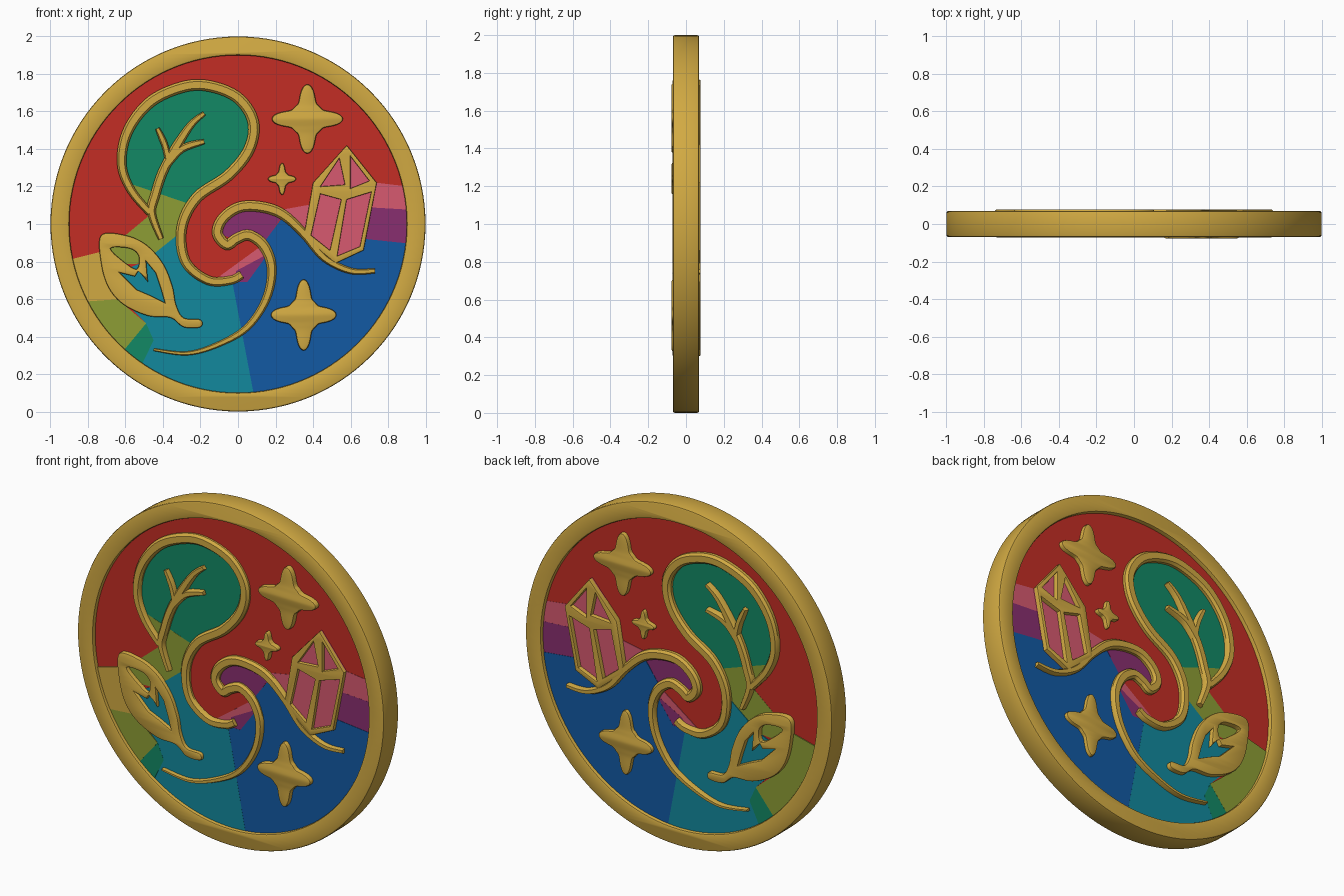
import bpy, bmesh
from math import cos, sin, pi, radians
from mathutils import Matrix, Vector

if "Cube" in bpy.data.objects:
    bpy.data.objects.remove(bpy.data.objects["Cube"])


def material(name, r, g, b):
    mat = bpy.data.materials.new(name)
    mat.use_nodes = True
    mat.diffuse_color = (r, g, b, 1)
    mat.node_tree.nodes["Principled BSDF"].inputs["Base Color"].default_value = (r, g, b, 1)
    return mat


gold = material("gold", .64, .40, .055)
red = material("red enamel", .55, .027, .018)
green = material("green enamel", .006, .25, .13)
olive = material("olive enamel", .27, .34, .036)
teal = material("teal enamel", .006, .25, .34)
blue = material("blue enamel", .006, .10, .37)
pink = material("pink enamel", .68, .10, .16)
purple = material("purple enamel", .25, .028, .16)

FLOOR = .045          # half thickness of the enamel floor
RELIEF = .074         # half thickness of the raised metal


def arc(start, end, radius=95):
    """Points on a circle around the coin centre, in hundredths."""
    steps = max(2, int(abs(end - start) / 3))
    angles = [radians(start + (end - start) * i / steps) for i in range(steps + 1)]
    return [(radius * cos(a), 100 + radius * sin(a)) for a in angles]


def smooth(points, closed=False, steps=6):
    """Catmull-Rom curve through the points."""
    pts = [Vector(p) for p in points]
    n = len(pts)
    pick = (lambda i: pts[i % n]) if closed else (lambda i: pts[min(max(i, 0), n - 1)])
    result = []
    for i in range(n if closed else n - 1):
        a, b, c, d = (pick(i + k) for k in (-1, 0, 1, 2))
        for s in range(steps):
            t = s / steps
            result.append(b + (c - a) * t / 2 + (a * 2 - b * 5 + c * 4 - d) * t * t / 2
                          + (b * 3 - a - c * 3 + d) * t ** 3 / 2)
    return result if closed else result + [pts[-1]]


def finish(name, mesh, mat):
    bm = bmesh.new()
    bm.from_mesh(mesh)
    bmesh.ops.remove_doubles(bm, verts=bm.verts, dist=.00005)
    bmesh.ops.recalc_face_normals(bm, faces=bm.faces)
    bm.to_mesh(mesh)
    bm.free()
    mesh.materials.clear()
    mesh.materials.append(mat)
    obj = bpy.data.objects.new(name, mesh)
    bpy.context.collection.objects.link(obj)
    bpy.ops.object.select_all(action="DESELECT")
    obj.select_set(True)
    bpy.context.view_layer.objects.active = obj
    bpy.ops.object.shade_smooth_by_angle(angle=radians(35))
    return obj


def slab(name, outlines, mat, half, bevel=0, shift=0):
    """Flat piece cut from an outline with optional holes, standing upright."""
    curve = bpy.data.curves.new(name, "CURVE")
    curve.dimensions = "2D"
    curve.fill_mode = "BOTH"
    curve.extrude = half - bevel
    curve.bevel_depth = bevel
    curve.bevel_resolution = 1
    curve.offset = -bevel
    for outline in outlines:
        spline = curve.splines.new("POLY")
        spline.points.add(len(outline) - 1)
        for point, (x, z) in zip(spline.points, outline):
            point.co = (x / 100, z / 100, 0, 1)
        spline.use_cyclic_u = True
    helper = bpy.data.objects.new(name + " outline", curve)
    bpy.context.collection.objects.link(helper)
    view = bpy.context.evaluated_depsgraph_get()
    mesh = bpy.data.meshes.new_from_object(helper.evaluated_get(view))
    bpy.data.objects.remove(helper)
    mesh.transform(Matrix.Translation((0, shift, 0)) @ Matrix.Rotation(pi / 2, 4, "X"))
    return finish(name, mesh, mat)


def stroke(name, points, start, middle, end, shift=.003):
    """Raised line with rounded shoulders and tapering ends."""
    path = [Vector(p) / 100 for p in smooth(points)]
    section = [(-1, -.8), (-.6, -1), (.6, -1), (1, -.8), (1, .8), (.6, 1), (-.6, 1), (-1, .8)]
    bm = bmesh.new()
    rings = []
    last = len(path) - 1
    for i, p in enumerate(path):
        along = (path[min(i + 1, last)] - path[max(i - 1, 0)]).normalized()
        t = i / last
        ease = min(1, t * 4, (1 - t) * 3)
        tip = start if t < .5 else end
        w = (tip + (middle - tip) * ease) / 100
        rings.append([bm.verts.new((p.x - along.y * u * w, v * RELIEF + shift,
                                    p.y + along.x * u * w)) for u, v in section])
    for a, b in zip(rings, rings[1:]):
        for k in range(len(section)):
            j = k - 1
            bm.faces.new((a[j], a[k], b[k], b[j]))
    bm.faces.new(rings[0])
    bm.faces.new(rings[-1])
    mesh = bpy.data.meshes.new(name)
    bm.to_mesh(mesh)
    bm.free()
    return finish(name, mesh, gold)


def star(name, x, z, wide, tall):
    outline = []
    for i in range(96):
        a = 2 * pi * i / 96
        r = .5 + .5 * abs(cos(2 * a)) ** 4.5
        outline.append((x + wide * r * cos(a), z + tall * r * sin(a)))
    slab(name, [outline], gold, RELIEF, .01, -.003)


# Coin body
slab("rim", [arc(0, 357, 100), arc(0, 357, 90)], gold, .07, .01)
slab("enamel_floor", [arc(0, 357)], red, FLOOR)

# Main raised lines
loop = [(-47, 106), (-57, 118), (-62, 132), (-59, 149), (-48, 164), (-33, 172), (-18, 174),
        (-1, 168), (8, 155), (6, 140), (-5, 126), (-22, 114), (-30, 98), (-28, 80),
        (-16, 70), (-4, 70), (2, 73)]
wave = [(73, 75), (60, 75), (46, 82), (35, 95), (24, 105), (13, 109), (1, 109), (-8, 103),
        (-11, 95), (-6, 89), (-1, 92), (6, 94), (14, 88), (18, 76), (15, 60), (5, 45),
        (-10, 36), (-27, 31), (-45, 33)]
crystal = [(58, 142), (74, 122), (67, 86), (52, 79), (35, 93), (40, 122)]
wedge = (-49, 47)     # where the lower left fields meet

# Enamel fields, each a hair above the one before
fields = [
    ("loop_field", green, smooth(loop)[6:72]),
    ("stem_field", olive, [(-59, 122), (-24, 110), (-30, 92), (-50, 79), (-70, 78), (-70, 91),
                           (-60, 94), (-48, 104)]),
    ("pink_band", pink, [(20, 107), (42, 111), (74, 122)] + arc(12, -9) + [(40, 90), (24, 104)]),
    ("purple_band", purple, [(68, 109)] + arc(4.5, -9) + [(68, 90)]),
    ("curl_field", purple, [(-11, 95), (-7, 104), (1, 109), (13, 109), (24, 105), (13, 88),
                            (6, 94), (-2, 92)]),
    ("curl_pink_strip", pink, [(-10, 72), (12, 88), (17, 80), (0, 71)]),
    ("curl_purple_strip", purple, [(-1, 75), (14, 83), (18, 76), (4, 66), (-2, 70)]),
    ("blue_field", blue, [(-3, 69), (5, 69), (13, 80), (16, 86), (13, 89), (24, 104), (35, 95),
                          (50, 84), (68, 92)] + arc(-6.5, -84.5)),
    ("teal_field", teal, arc(-84.5, -124) + [(-45, 38), wedge, (-60, 58), (-64, 74), (-50, 80),
                                             (-30, 96), (-28, 78), (-16, 70), (-3, 69)]),
    ("green_wedge", green, arc(-124, -132) + [wedge, (-45, 38)]),
    ("olive_wedge", olive, arc(-132, -168) + [(-70, 86), (-62, 58), wedge]),
    ("crystal_field", pink, crystal),
]
for level, (name, mat, outline) in enumerate(fields, 1):
    slab(name, [outline], mat, FLOOR + level * .0005)
# Gold field on the front only
slab("gold_field", [arc(-154, -168) + [(-70, 86), (-62, 60)]], gold, .004, 0, -.0475)

# Swirls and sprig
stroke("loop_line", loop, 2, 3, 2.2)
stroke("wave_line", wave, 1.3, 2.9, .7)
stroke("sprig_stem", [(-41, 92), (-46, 106), (-44, 116), (-40, 128), (-33, 141), (-25, 153),
                      (-18, 159)], 1.5, 2.6, 1.2)
stroke("sprig_left_branch", [(-37, 133), (-39, 142), (-43, 151)], 1.8, 1.8, 1.2)
stroke("sprig_right_branch", [(-39, 130), (-30, 140), (-18, 144)], 1.8, 2, 1.3)

# Leaf with cut openings
leaf = smooth([(-73, 94), (-60, 94), (-49, 89), (-40, 79), (-35, 67), (-33, 57), (-29, 50),
               (-20, 49), (-20, 45), (-29, 45), (-36, 50), (-48, 51), (-61, 57), (-69, 66),
               (-73, 79)], True)
upper_hole = smooth([(-68, 87), (-58, 87), (-53, 83), (-54, 76), (-61, 80)], True, 4)
lower_hole = [(-49, 80), (-44, 74), (-41, 65), (-39, 58), (-47, 62), (-54, 65), (-63, 74),
              (-55, 72), (-53, 75), (-48, 69)]
slab("leaf", [leaf, upper_hole, lower_hole], gold, RELIEF, .008, .003)

# Crystal frame with four panes
panes = [[(54, 135), (57, 121), (44, 120)],
         [(60, 136), (70, 123), (60, 119)],
         [(44, 116), (55, 113), (49, 86), (39, 94)],
         [(58, 113), (71, 117), (65, 88), (53, 83)]]
slab("crystal_frame", [crystal] + panes, gold, RELIEF, .006, .003)

# Stars
star("upper_star", 37, 156, 19, 18.5)
star("small_star", 23.5, 124, 7.5, 8.5)
star("lower_star", 35, 51.5, 17.5, 19)
